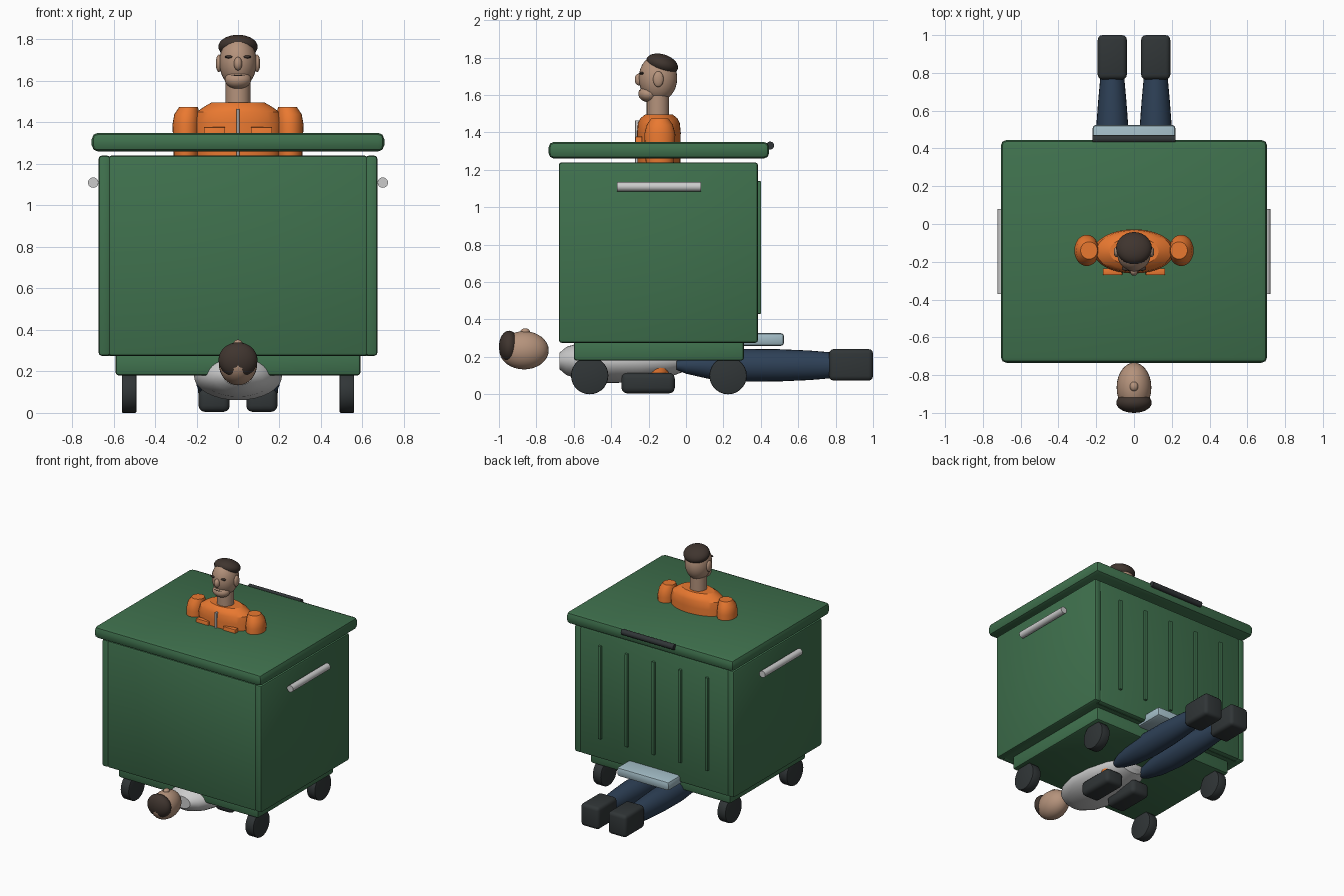
import bpy, bmesh, math
from mathutils import Vector, Matrix

if "Cube" in bpy.data.objects:
    bpy.data.objects.remove(bpy.data.objects["Cube"])


def mat(name, r, g, b):
    m = bpy.data.materials.new(name)
    m.diffuse_color = (r, g, b, 1)
    m.use_nodes = True
    m.node_tree.nodes["Principled BSDF"].inputs["Base Color"].default_value = m.diffuse_color
    return m


GREEN = mat("green_paint", .05, .165, .075)
ORANGE = mat("orange_cloth", .82, .19, .03)
SKIN = mat("skin", .46, .29, .2)
HAIR = mat("hair", .05, .035, .028)
DENIM = mat("denim", .027, .052, .095)
BLACK = mat("rubber", .03, .036, .038)
PALE = mat("pale_blue", .36, .5, .56)
SHIRT = mat("shirt", .72, .72, .72)


def finish(name, bm, material):
    bmesh.ops.recalc_face_normals(bm, faces=bm.faces)
    me = bpy.data.meshes.new(name)
    bm.to_mesh(me)
    bm.free()
    ob = bpy.data.objects.new(name, me)
    bpy.context.collection.objects.link(ob)
    if material:
        me.materials.append(material)
    return ob


def box(name, x, y, z, material=None, bevel=.01, seg=2):
    """Bevelled box from (min, max) ranges."""
    bm = bmesh.new()
    bmesh.ops.create_cube(bm, size=1)
    for v in bm.verts:
        v.co = Vector([(r[0] + r[1]) / 2 + c * (r[1] - r[0]) for c, r in zip(v.co, (x, y, z))])
    if bevel:
        bmesh.ops.bevel(bm, geom=bm.edges[:], offset=bevel, segments=seg, profile=.5, affect='EDGES')
    return finish(name, bm, material)


def ball(name, loc, rad, material, tilt=0):
    bm = bmesh.new()
    bmesh.ops.create_uvsphere(bm, u_segments=28, v_segments=16, radius=1)
    m = Matrix.Translation(loc) @ Matrix.Rotation(math.radians(tilt), 4, 'X') @ Matrix.Diagonal((*rad, 1))
    bmesh.ops.transform(bm, matrix=m, verts=bm.verts)
    return finish(name, bm, material)


def rod(name, loc, r, length, axis, material=None, n=24, bevel=0):
    bm = bmesh.new()
    bmesh.ops.create_cone(bm, cap_ends=True, segments=n, radius1=r, radius2=r, depth=length)
    if bevel:
        rims = [e for e in bm.edges if abs(e.verts[0].co.z - e.verts[1].co.z) < 1e-5]
        bmesh.ops.bevel(bm, geom=rims, offset=bevel, segments=2, profile=.5, affect='EDGES')
    turn = {'X': Matrix.Rotation(math.pi / 2, 4, 'Y'), 'Y': Matrix.Rotation(math.pi / 2, 4, 'X'),
            'Z': Matrix()}[axis]
    bmesh.ops.transform(bm, matrix=Matrix.Translation(loc) @ turn, verts=bm.verts)
    return finish(name, bm, material)


def loft(name, axis, cx, c, rings, material, n=24):
    """Ellipse rings (position, half width, half depth[, x shift]) along Y or Z."""
    bm = bmesh.new()
    loops = []
    for p, a, b, *dx in rings:
        loop = []
        for i in range(n):
            t = 2 * math.pi * i / n
            u, v = cx + (dx[0] if dx else 0) + a * math.cos(t), c + b * math.sin(t)
            loop.append(bm.verts.new((u, p, v) if axis == 'Y' else (u, v, p)))
        loops.append(loop)
    for l0, l1 in zip(loops, loops[1:]):
        for i in range(n):
            j = (i + 1) % n
            bm.faces.new((l0[i], l0[j], l1[j], l1[i]))
    bm.faces.new(loops[0])
    bm.faces.new(loops[-1])
    return finish(name, bm, material)


SIDES = (("left", -1), ("right", 1))


def span(s, a, b):
    return (min(s * a, s * b), max(s * a, s * b))


# bin shell, base and lid
box("bin_front", (-.625, .625), (-.68, -.63), (.275, 1.24), GREEN, .015)
box("bin_back", (-.625, .625), (.335, .385), (.275, 1.24), GREEN, .015)
box("bin_floor", (-.63, .63), (-.64, .345), (.275, .325), GREEN, 0)
box("bin_base", (-.59, .59), (-.60, .31), (.18, .29), GREEN, .015)
box("bin_lid", (-.705, .705), (-.735, .445), (1.26, 1.35), GREEN, .03)
rod("lid_hinge", (0, .45, 1.33), .021, .44, 'X', BLACK)
for i in range(5):
    x = (i - 2) * .225
    box("back_rib", (x - .012, x + .012), (.375, .402), (.43, 1.14), GREEN, .005)
box("rear_step", (-.22, .22), (.29, .525), (.258, .328), PALE, .02)

# side panels, handles and wheels
for side, s in SIDES:
    box(side + "_bin_panel", span(s, .615, .672), (-.68, .385), (.275, 1.24), GREEN, .015)
    rod(side + "_handle", (s * .698, -.145, 1.11), .025, .45, 'Y')
    for end, y in (("front", -.515), ("rear", .225)):
        rod(f"{side}_{end}_wheel", (s * .525, y, .1), .1, .07, 'X', BLACK, 28, .006)

# standing figure: body
loft("overall_torso", 'Z', 0, -.145,
     [(.68, .17, .1), (.9, .17, .105), (1.15, .195, .115), (1.40, .215, .117), (1.45, .2, .112),
      (1.475, .165, .1), (1.495, .13, .075)], ORANGE, 32)
rod("neck", (0, -.15, 1.53), .06, .16, 'Z', SKIN)
box("zip", (-.007, .007), (-.273, -.25), (1.0, 1.465), None, .002, 1)
for side, s in SIDES:
    loft(side + "_sleeve", 'Z', s * .25, -.14,
         [(.78, .045, .045), (1.1, .052, .06), (1.24, .06, .075), (1.39, .066, .083),
          (1.44, .06, .07, -s * .003), (1.475, .045, .046, -s * .012)], ORANGE)
    ball(side + "_hand", (s * .25, -.14, .74), (.035, .045, .06), SKIN)
    box(side + "_pocket", span(s, .062, .165), (-.27, -.235), (1.26, 1.378), ORANGE, .004)
    loft(side + "_overall_leg", 'Z', s * .1, -.15,
         [(.08, .055, .055), (.4, .075, .08), (.75, .085, .095)], ORANGE)
    box(side + "_standing_boot", span(s, .04, .19), (-.345, -.06), (.005, .115), BLACK, .03, 3)

# standing figure: head
ball("head", (0, -.15, 1.69), (.09, .103, .125), SKIN)
ball("hair_cap", (0, -.128, 1.765), (.095, .088, .053), HAIR, -18)
ball("chin", (0, -.2, 1.606), (.064, .055, .044), SKIN)
ball("mouth", (0, -.236, 1.625), (.035, .016, .004), HAIR)
ball("nose", (0, -.252, 1.683), (.02, .022, .032), SKIN)
for side, s in SIDES:
    ball(side + "_ear", (s * .092, -.148, 1.685), (.015, .028, .042), SKIN)
    ball(side + "_brow", (s * .042, -.236, 1.716), (.022, .012, .007), HAIR)

# lying figure under the bin
ball("lying_head", (0, -.866, .235), (.092, .132, .102), SKIN)
ball("lying_hair", (0, -.946, .255), (.094, .054, .085), HAIR)
ball("lying_nose", (0, -.86, .335), (.022, .025, .018), SKIN)
loft("lying_shirt", 'Y', 0, .178,
     [(-.675, .07, .045), (-.64, .12, .075), (-.56, .175, .1), (-.42, .212, .117), (-.25, .2, .115),
      (-.1, .16, .09), (-.02, .11, .06), (.0, .06, .03)], SHIRT, 32)
for side, s in SIDES:
    loft(side + "_lying_leg", 'Y', s * .115, .155,
         [(-.05, .03, .025), (0, .05, .045), (.12, .075, .072), (.3, .088, .088), (.5, .086, .086),
          (.66, .074, .079), (.79, .062, .068)], DENIM)
    box(side + "_lying_boot", span(s, .038, .192), (.765, 1.0), (.073, .242), BLACK, .025, 3)

# smooth shading with kept edges
bpy.ops.object.select_all(action='SELECT')
bpy.context.view_layer.objects.active = bpy.data.objects["head"]
bpy.ops.object.shade_smooth_by_angle(angle=math.radians(30))
